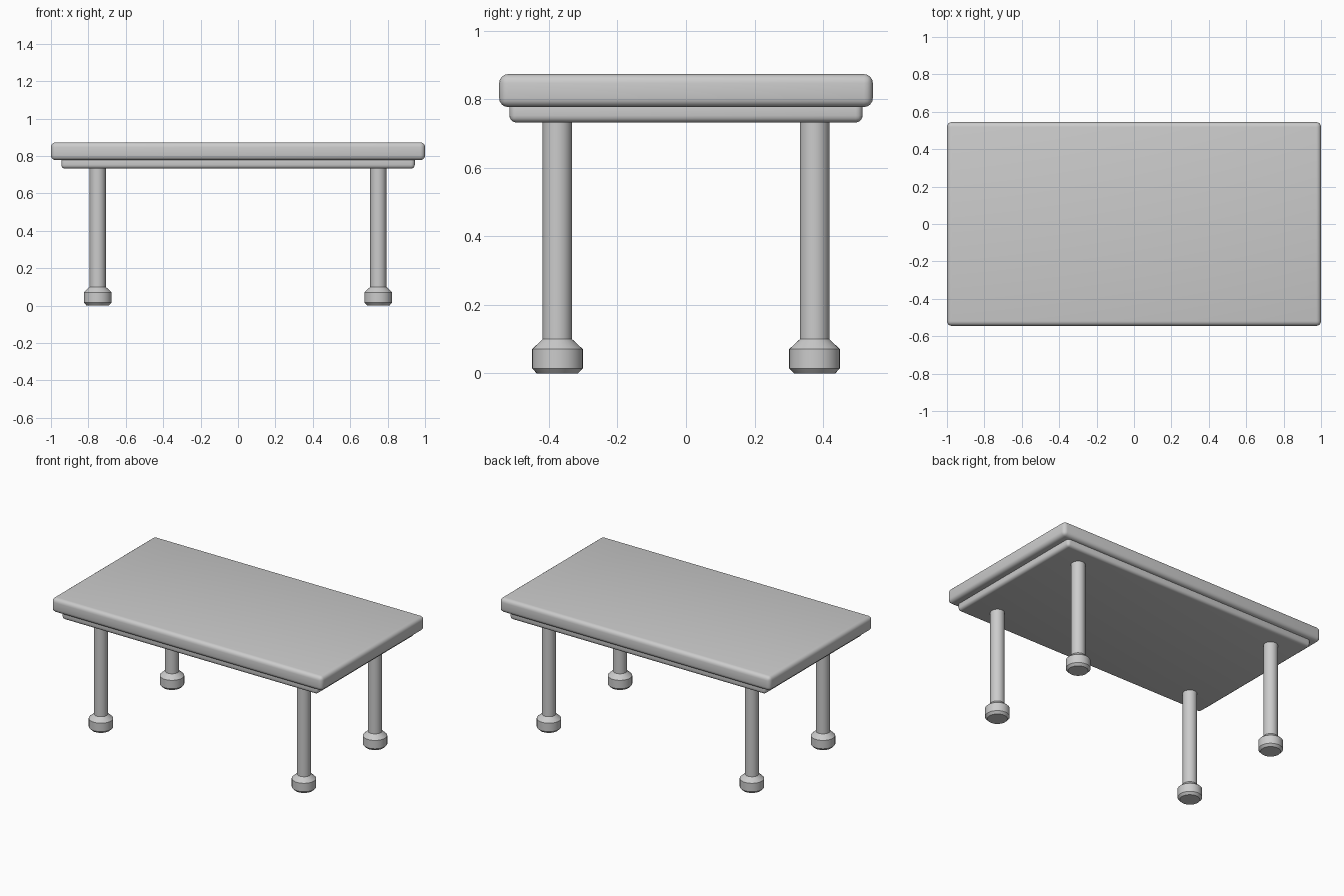
import bpy
import bmesh
import math

cube = bpy.data.objects.get("Cube")
if cube:
    bpy.data.objects.remove(cube, do_unlink=True)


def finish(name, bm, angle):
    bmesh.ops.recalc_face_normals(bm, faces=bm.faces)
    mesh = bpy.data.meshes.new(name)
    bm.to_mesh(mesh)
    bm.free()
    obj = bpy.data.objects.new(name, mesh)
    bpy.context.collection.objects.link(obj)
    bpy.ops.object.select_all(action='DESELECT')
    obj.select_set(True)
    bpy.context.view_layer.objects.active = obj
    bpy.ops.object.shade_smooth_by_angle(angle=math.radians(angle))
    return obj


def slab(name, half_x, half_y, bottom, top, radius):
    """Box with rounded edges all round."""
    bm = bmesh.new()
    bmesh.ops.create_cube(bm, size=1)
    for v in bm.verts:
        v.co.x *= 2 * half_x
        v.co.y *= 2 * half_y
        v.co.z = top if v.co.z > 0 else bottom
    bmesh.ops.bevel(bm, geom=bm.edges[:], offset=radius, segments=4,
                    profile=0.5, affect='EDGES')
    return finish(name, bm, 40)


def turned(name, profile, x, y, sides=32):
    """Solid of revolution from (radius, height) pairs, capped at both ends."""
    bm = bmesh.new()
    rings = []
    for r, z in profile:
        angles = [2 * math.pi * i / sides for i in range(sides)]
        rings.append([bm.verts.new((r * math.cos(a), r * math.sin(a), z))
                      for a in angles])
    for low, high in zip(rings, rings[1:]):
        for i in range(sides):
            j = (i + 1) % sides
            bm.faces.new((low[i], low[j], high[j], high[i]))
    bm.faces.new(rings[0][::-1])
    bm.faces.new(rings[-1])
    obj = finish(name, bm, 30)
    obj.location = (x, y, 0)
    return obj


# Table top and the thinner panel beneath it
slab("table_top", 1.0, 0.545, 0.777, 0.873, 0.026)
slab("under_panel", 0.945, 0.515, 0.732, 0.80, 0.02)

# Four round legs, each standing in a chamfered foot
LEG = [(0.043, 0.09), (0.043, 0.75)]
FOOT = [(0.06, 0), (0.074, 0.015), (0.074, 0.071), (0.043, 0.10)]
for side, sx in (("left", 1), ("right", -1)):
    for end, sy in (("front", -1), ("back", 1)):
        x, y = 0.75 * sx, 0.375 * sy
        turned(f"{end}_{side}_leg", LEG, x, y)
        turned(f"{end}_{side}_foot", FOOT, x, y)
